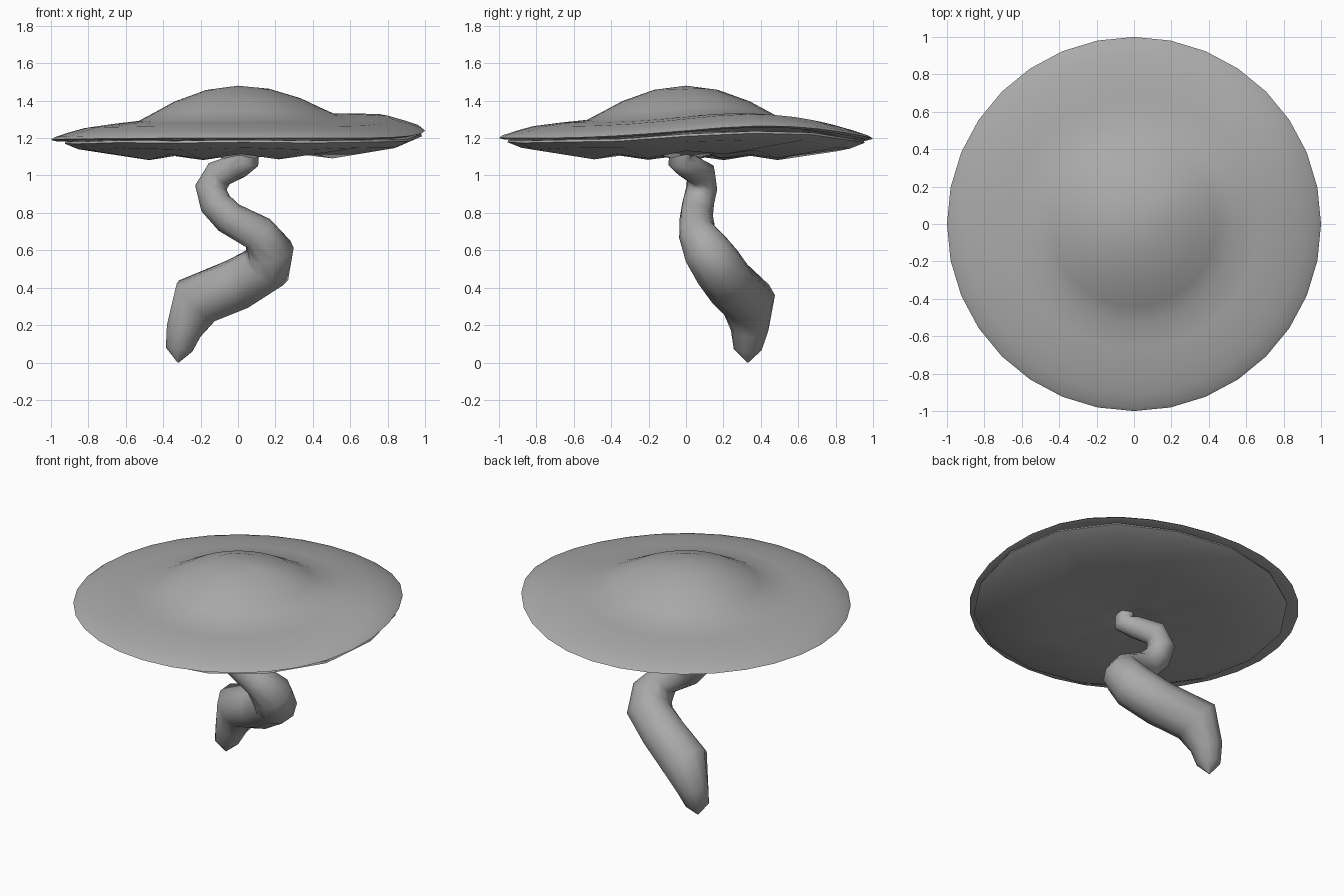
import bpy
import bmesh
from math import sin, cos, pi, radians, exp

cube = bpy.data.objects.get("Cube")
if cube:
    bpy.data.objects.remove(cube, do_unlink=True)

grey = bpy.data.materials.new("plain grey")
grey.use_nodes = True
color = (0.4, 0.4, 0.4, 1)
grey.diffuse_color = color
grey.node_tree.nodes["Principled BSDF"].inputs["Base Color"].default_value = color


def finish(obj, angle):
    """Give an object the material and smooth shading."""
    bpy.ops.object.select_all(action='DESELECT')
    obj.select_set(True)
    bpy.context.view_layer.objects.active = obj
    if obj.type == 'CURVE':
        bpy.ops.object.convert(target='MESH')
    obj.data.materials.clear()
    obj.data.materials.append(grey)
    bpy.ops.object.shade_smooth_by_angle(angle=radians(angle))


def warp(a, r):
    """Gentle tilt of the rim, raised at the back left."""
    lift = 0.075 * exp(-((a - 0.45) / 0.7) ** 2)
    lift += 0.01 * max(0, -sin(a))
    return lift * min(1, r / 0.8) ** 1.5


def revolve(name, profile, sides, shape, flip=False):
    """Lathe a profile from the centre outward, with shape(a, r, z) moving each point."""
    bm = bmesh.new()
    centre = bm.verts.new((0, 0, profile[0][1]))
    rings = []
    for r, z in profile[1:]:
        ring = []
        for i in range(sides):
            a = 2 * pi * i / sides
            if a > pi:
                a -= 2 * pi
            ring.append(bm.verts.new(shape(a, r, z, i)))
        rings.append(ring)
    for i in range(sides):
        j = (i + 1) % sides
        bm.faces.new((centre, rings[0][i], rings[0][j]))
        for inner, outer in zip(rings, rings[1:]):
            bm.faces.new((inner[i], outer[i], outer[j], inner[j]))
    if flip:
        bmesh.ops.reverse_faces(bm, faces=bm.faces)
    mesh = bpy.data.meshes.new(name)
    bm.to_mesh(mesh)
    bm.free()
    obj = bpy.data.objects.new(name, mesh)
    bpy.context.collection.objects.link(obj)
    return obj


def cap_shape(a, r, z, i):
    return (r * cos(a), r * sin(a), z + warp(a, r))


def gill_shape(a, r, z, i):
    # Alternating radial folds fade out at the centre and the rim
    fold = 0.014 * (-1) ** i * sin(pi * min(1, r))
    return (r * cos(a) + 0.03 * r, r * sin(a), z + fold + 0.8 * warp(a, r))


# Cap: broad dome, flared brim and a thin lip folded under it
cap_profile = [(0, 1.48), (0.17, 1.457), (0.34, 1.395), (0.44, 1.34), (0.53, 1.292),
               (0.67, 1.275), (0.82, 1.253), (0.91, 1.228), (0.98, 1.205),
               (1.0, 1.19), (0.97, 1.182), (0.85, 1.19)]
finish(revolve("cap", cap_profile, 32, cap_shape), 50)

# Underside: shallow folded bowl
gill_profile = [(0, 1.14), (0.08, 1.13), (0.2, 1.098), (0.37, 1.118), (0.53, 1.096),
                (0.88, 1.135), (0.955, 1.168), (0.95, 1.18), (0.86, 1.185)]
finish(revolve("gills", gill_profile, 16, gill_shape, flip=True), 60)

# Stem: winding tube, x, y, z and radius along its path
path = [(-0.32, 0.33, 0, 0.004), (-0.315, 0.33, 0.07, 0.075), (-0.29, 0.34, 0.17, 0.1),
        (-0.22, 0.33, 0.33, 0.15), (0, 0.235, 0.42, 0.14), (0.15, 0.17, 0.51, 0.14),
        (0.17, 0.11, 0.6, 0.13), (0.11, 0.06, 0.69, 0.1), (-0.05, 0.055, 0.775, 0.09),
        (-0.12, 0.065, 0.85, 0.087), (-0.145, 0.085, 0.935, 0.085),
        (-0.1, 0.08, 1.01, 0.08), (0, 0.01, 1.05, 0.07), (0.05, -0.035, 1.08, 0.065),
        (0.05, -0.025, 1.17, 0.06)]
curve = bpy.data.curves.new("stem", 'CURVE')
curve.dimensions = '3D'
curve.bevel_depth = 1
curve.bevel_resolution = 3
curve.use_fill_caps = True
spline = curve.splines.new('POLY')
spline.points.add(len(path) - 1)
for point, (x, y, z, radius) in zip(spline.points, path):
    point.co = (x, y, z, 1)
    point.radius = radius
stem = bpy.data.objects.new("stem", curve)
bpy.context.collection.objects.link(stem)
finish(stem, 60)
